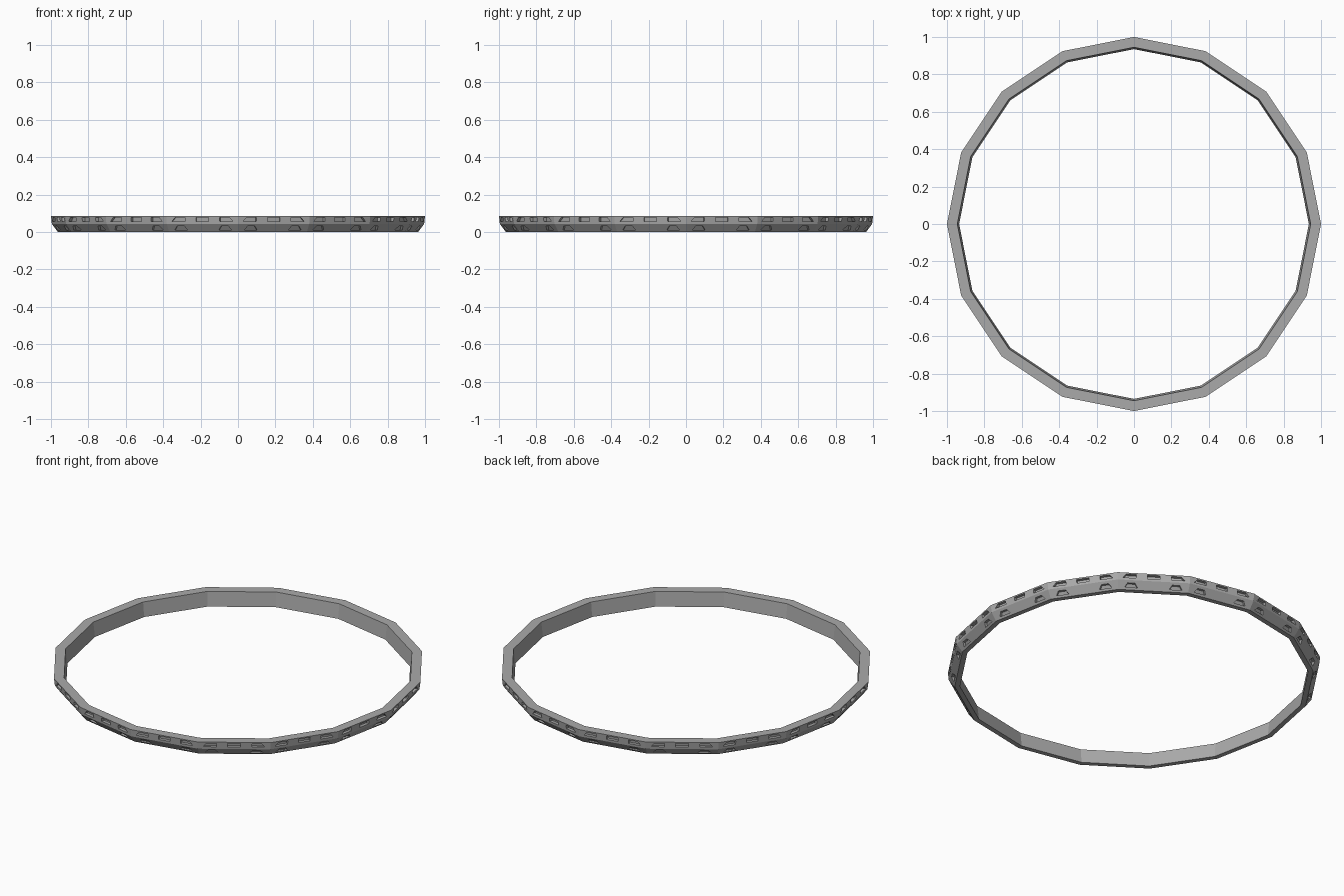
import bpy, bmesh, math

if "Cube" in bpy.data.objects:
    bpy.data.objects.remove(bpy.data.objects["Cube"])

SIDES = 16
STEP = 2 * math.pi / SIDES
APO = math.cos(STEP / 2)
# cross-section (radius, z), outer top round to inner top
PROFILE = [(1.0, 0.085), (0.995, 0.043), (0.963, 0.0), (0.935, 0.0), (0.945, 0.085)]

grey = bpy.data.materials.new("mid grey")
grey.diffuse_color = (0.4, 0.4, 0.4, 1)
grey.use_nodes = True
grey.node_tree.nodes["Principled BSDF"].inputs["Base Color"].default_value = grey.diffuse_color


def make_object(name, bm):
    bmesh.ops.recalc_face_normals(bm, faces=bm.faces[:])
    me = bpy.data.meshes.new(name)
    bm.to_mesh(me)
    bm.free()
    me.materials.append(grey)
    ob = bpy.data.objects.new(name, me)
    bpy.context.collection.objects.link(ob)
    return ob


def surface(z):
    """Distance from the axis to the flat outer side at height z."""
    (r0, z0), (r1, z1), (r2, z2) = PROFILE[:3]
    r = r1 + (r0 - r1) * (z - z1) / (z0 - z1) if z > z1 else r2 + (r1 - r2) * (z - z2) / (z1 - z2)
    return r * APO


def add_prism(bm, ang, shape, depth):
    """Cutter: outline (along side, z) pushed through the outer side."""
    ca, sa = math.cos(ang), math.sin(ang)
    rings = []
    for off in (-depth, 0.02):
        rings.append([bm.verts.new((ca * (surface(z) + off) - sa * t,
                                    sa * (surface(z) + off) + ca * t, z)) for t, z in shape])
    a, b = rings
    bm.faces.new(a)
    bm.faces.new(b)
    n = len(shape)
    for i in range(n):
        j = (i + 1) % n
        bm.faces.new((a[i], a[j], b[j], b[i]))


# ring body
bm = bmesh.new()
loops = [[bm.verts.new((r * math.cos(k * STEP), r * math.sin(k * STEP), z)) for r, z in PROFILE]
         for k in range(SIDES)]
for k in range(SIDES):
    p, q = loops[k], loops[(k + 1) % SIDES]
    for i in range(len(PROFILE)):
        j = (i + 1) % len(PROFILE)
        bm.faces.new((p[i], q[i], q[j], p[j]))
ring = make_object("ring_band", bm)

# recessed windows: three above, two below on every side
bm = bmesh.new()
UZ0, UZ1, LZ0, LZ1 = 0.056, 0.077, 0.011, 0.031
for k in range(SIDES):
    ang = (k + 0.5) * STEP
    add_prism(bm, ang, [(-0.034, UZ0), (0.034, UZ0), (0.034, UZ1), (-0.034, UZ1)], 0.018)
    for s in (-1, 1):
        add_prism(bm, ang, [(s * 0.095, UZ0), (s * 0.167, UZ0), (s * 0.148, UZ1), (s * 0.095, UZ1)], 0.018)
        add_prism(bm, ang, [(s * 0.085, LZ0), (s * 0.155, LZ0), (s * 0.14, LZ1), (s * 0.10, LZ1)], 0.014)
cutter = make_object("window_cutter", bm)
cutter.hide_render = True
cutter.hide_viewport = True

mod = ring.modifiers.new("windows", 'BOOLEAN')
mod.operation = 'DIFFERENCE'
mod.solver = 'EXACT'
mod.object = cutter
